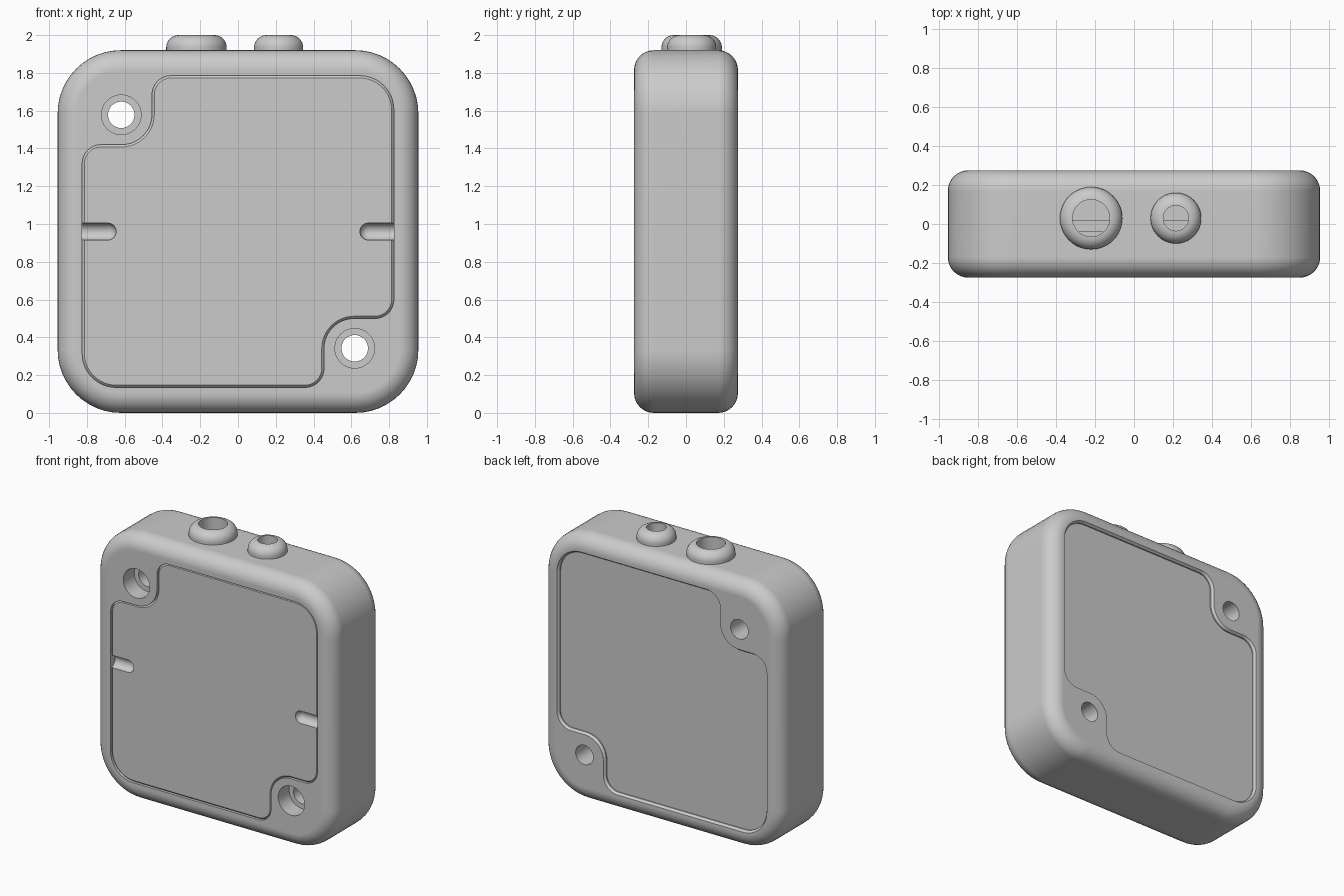
import bpy, bmesh
from math import sin, cos, pi, radians
from mathutils import Vector, Matrix

if "Cube" in bpy.data.objects:
    bpy.data.objects.remove(bpy.data.objects["Cube"])

CZ = 0.96                      # centre height of the case
HALF_Y = 0.275


def outline(corners, inset=0.0, steps=12):
    """Right-angled polygon (x, z, radius), counter-clockwise, with round corners."""
    pts, n = [], len(corners)
    for i, (x, z, r) in enumerate(corners):
        p = Vector((x, z))
        a = (p - Vector(corners[i - 1][:2])).normalized()
        b = (Vector(corners[(i + 1) % n][:2]) - p).normalized()
        q = p + inset * (Vector((-a.y, a.x)) + Vector((-b.y, b.x)))
        r = r - inset if a.x * b.y - a.y * b.x > 0 else r + inset
        c = q - a * r + b * r
        for k in range(steps + 1):
            t = pi / 2 * k / steps
            pts.append(c + r * (a * sin(t) - b * cos(t)))
    return pts


def finish(name, bm):
    bmesh.ops.recalc_face_normals(bm, faces=bm.faces)
    mesh = bpy.data.meshes.new(name)
    bm.to_mesh(mesh)
    bm.free()
    ob = bpy.data.objects.new(name, mesh)
    bpy.context.collection.objects.link(ob)
    return ob


def loft(name, corners, rings):
    """Stack the outline along y; rings are (y, inset)."""
    bm = bmesh.new()
    loops = [[bm.verts.new((p.x, y, p.y + CZ)) for p in outline(corners, d)]
             for y, d in rings]
    n = len(loops[0])
    for lo, hi in zip(loops, loops[1:]):
        for i in range(n):
            j = (i + 1) % n
            bm.faces.new((lo[i], lo[j], hi[j], hi[i]))
    bm.faces.new(loops[0])
    bm.faces.new(loops[-1])
    return finish(name, bm)


def lathe(name, profile, matrix, closed=False, seg=48):
    """Revolve (radius, height) points about the local z axis."""
    bm = bmesh.new()
    vs = [bm.verts.new((r, 0, h)) for r, h in profile]
    es = [bm.edges.new(e) for e in zip(vs, vs[1:])]
    if closed:
        es.append(bm.edges.new((vs[-1], vs[0])))
    bmesh.ops.spin(bm, geom=vs + es, cent=(0, 0, 0), axis=(0, 0, 1),
                   angle=2 * pi, steps=seg)
    bmesh.ops.remove_doubles(bm, verts=bm.verts, dist=1e-5)
    bm.transform(matrix)
    return finish(name, bm)


def cylinder(r, h0, h1, matrix):
    return lathe("cutter", [(0, h0), (r, h0), (r, h1), (0, h1)], matrix)


def cut(ob, cutters):
    bpy.context.view_layer.objects.active = ob
    for c in cutters:
        mod = ob.modifiers.new("cut", 'BOOLEAN')
        mod.operation, mod.solver, mod.object = 'DIFFERENCE', 'EXACT', c
        bpy.ops.object.modifier_apply(modifier=mod.name)
        bpy.data.objects.remove(c)


def smooth(ob):
    bpy.ops.object.select_all(action='DESELECT')
    ob.select_set(True)
    bpy.context.view_layer.objects.active = ob
    bpy.ops.object.shade_smooth_by_angle(angle=radians(30))
    ob.modifiers.new("normals", 'WEIGHTED_NORMAL').keep_sharp = True


# Outlines around the case centre
W = 0.955
square = [(-W, -0.96, 0.335), (W, -0.96, 0.335), (W, 0.96, 0.335), (-W, 0.96, 0.335)]
half = [(0.825, 0.825, 0.18), (-0.455, 0.825, 0.1),
        (-0.455, 0.46, 0.16), (-0.825, 0.46, 0.1)]
panel = half + [(-x, -z, r) for x, z, r in half]   # notched at two opposite corners

# Case body with rounded front and back edges
F = 0.105
arc = [(F * (1 - sin(t)), F * (1 - cos(t))) for t in [pi / 16 * k for k in range(9)]]
rings = [(-HALF_Y + a, d) for a, d in reversed(arc)]
rings += [(-y, d) for y, d in reversed(rings)]
body = loft("case_body", square, rings)

# Opening, screw holes with counterbores, and port holes
cutters = [loft("cutter", panel, [(-0.3, 0), (0.258, 0), (0.275, -0.012), (0.3, -0.012)])]
along_y = Matrix.Rotation(-pi / 2, 4, 'X')         # local z becomes +y
for s in (-1, 1):
    at = Matrix.Translation((s * 0.618, 0, CZ - s * 0.618)) @ along_y
    cutters += [cylinder(0.07, -0.4, 0.4, at), cylinder(0.105, -0.4, -0.15, at)]
ports = [("large_port", -0.22, 0.16, 0.095), ("small_port", 0.215, 0.13, 0.065)]
for name, x, r, hole in ports:
    cutters.append(cylinder(hole + 0.01, 1.7, 2.1, Matrix.Translation((x, 0.03, 0))))
cut(body, cutters)

# Rounded port collars on top
collars = []
for name, x, r, hole in ports:
    f = r - hole
    prof = [(hole, 1.79), (hole, 2.0)]
    prof += [(hole + f * sin(t), 2.0 - f + f * cos(t))
             for t in [pi / 16 * k for k in range(1, 9)]]
    prof += [(r, 1.79)]
    collars.append(lathe(name, prof, Matrix.Translation((x, 0.03, 0)), closed=True))

# Front lid with two finger slots
lid = loft("front_lid", panel, [(-0.17, 0), (-0.256, 0), (-0.268, 0.012)])
R = 0.045
capsule = [(0, -0.1), (R, -0.1)] + [(R * cos(t), 0.135 + R * sin(t))
                                   for t in [pi / 16 * k for k in range(8)]]
capsule.append((0, 0.135 + R))
cut(lid, [lathe("cutter", capsule, Matrix.Translation((s * 0.825, -0.268, CZ))
                @ Matrix.Rotation(-s * pi / 2, 4, 'Y'), seg=32) for s in (-1, 1)])

# Recessed back panel and the board seen through the ports
back = loft("back_panel", panel, [(0.17, 0), (0.25, 0)])
board = loft("inner_board", panel, [(-0.04, 0.03), (0.02, 0.03)])

for ob in [body, lid, back, board] + collars:
    smooth(ob)
